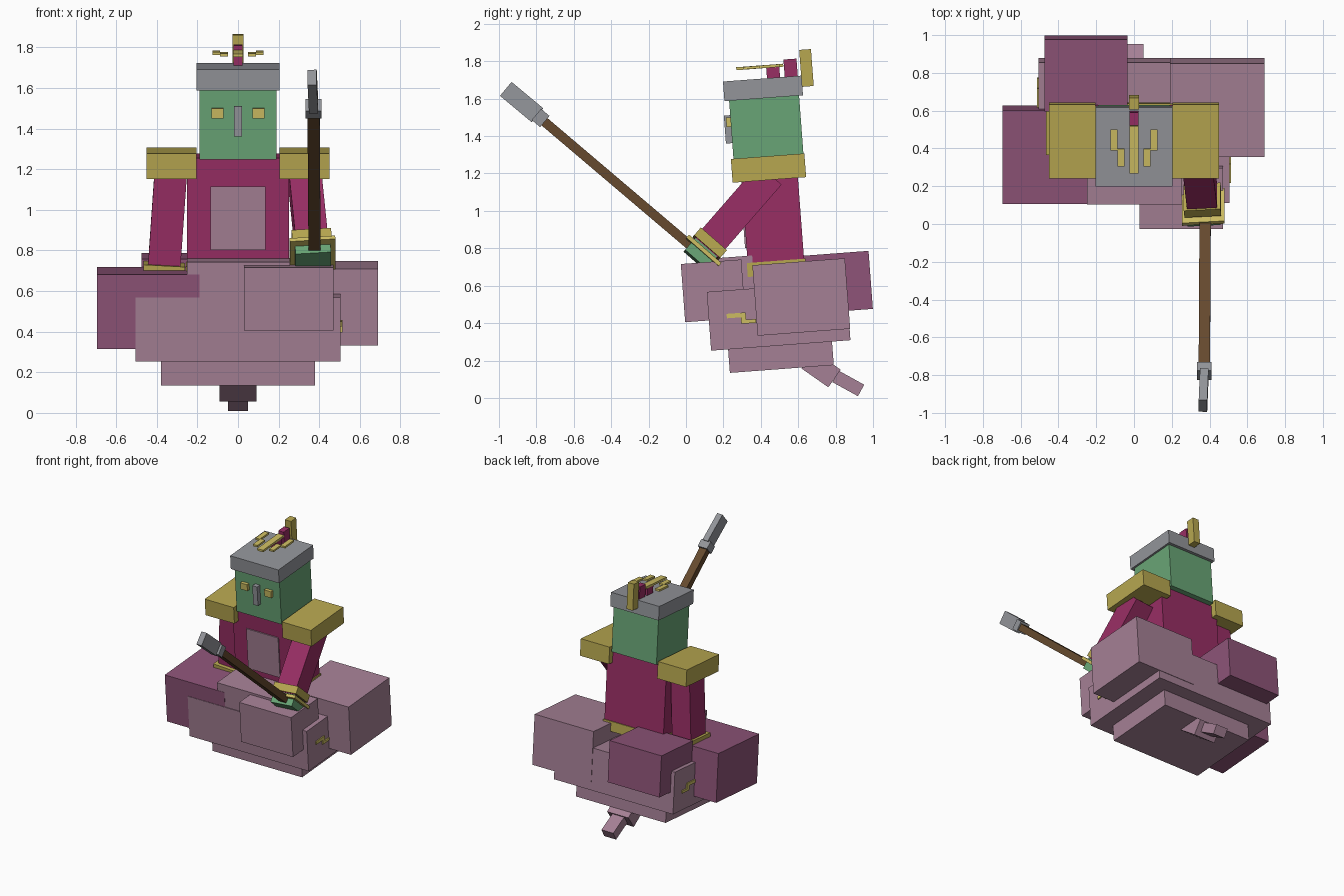
import bpy, math
from mathutils import Matrix, Vector

if "Cube" in bpy.data.objects:
    bpy.data.objects.remove(bpy.data.objects["Cube"])


def material(name, r, g, b):
    lin = [((v / 255 + 0.055) / 1.055) ** 2.4 for v in (r, g, b)] + [1]
    m = bpy.data.materials.new(name)
    m.diffuse_color = lin
    m.use_nodes = True
    m.node_tree.nodes["Principled BSDF"].inputs["Base Color"].default_value = lin
    return m


PINK = material("cloud pink", 165, 128, 149)
PURPLE = material("cloud purple", 142, 84, 120)
MAGENTA = material("robe magenta", 152, 46, 100)
GOLD = material("gold", 183, 167, 80)
BRIGHT = material("bright gold", 204, 188, 98)
GREY = material("steel grey", 147, 149, 154)
GREEN = material("skin green", 105, 165, 118)
BROWN = material("wood brown", 102, 74, 46)

TILT = Matrix.Rotation(math.radians(4.3), 4, "X")


def cuboid(name, mat, size, matrix):
    bpy.ops.mesh.primitive_cube_add(size=1)
    ob = bpy.context.object
    ob.name = name
    ob.data.materials.append(mat)
    ob.data.transform(matrix @ Matrix.Diagonal((*size, 1)))
    return ob


def box(name, mat, x, y, z):
    """Box from ranges in the frame of the tilted figure."""
    mid = Vector([(a + b) / 2 for a, b in (x, y, z)])
    size = [abs(b - a) for a, b in (x, y, z)]
    return cuboid(name, mat, size, TILT @ Matrix.Translation(mid))


def beam(name, mat, p0, p1, width, depth):
    """Box running from p0 to p1, width along x, depth across."""
    p0, p1 = Vector(p0), Vector(p1)
    az = (p1 - p0).normalized()
    ay = az.cross(Vector((1, 0, 0))).normalized()
    ax = ay.cross(az)
    rot = Matrix((ax, ay, az)).transposed().to_4x4()
    return cuboid(name, mat, (width, depth, (p1 - p0).length),
                  Matrix.Translation((p0 + p1) / 2) @ rot)


# Cloud
box("cloud_core", PINK, (-.505, .505), (.153, .90), (.242, .557))
box("cloud_base", PINK, (-.38, .38), (.244, .801), (.116, .26))
box("cloud_left_puff", PINK, (.19, .69), (.407, .903), (.303, .681))
box("cloud_right_puff", PURPLE, (-.695, -.19), (.156, .652), (.304, .672))
box("cloud_middle_puff", PINK, (-.25, .255), (.158, .41), (.40, .733))
box("cloud_front_puff", PINK, (.03, .47), (.026, .35), (.404, .716))
box("cloud_back_puff", PURPLE, (-.475, -.035), (.65, 1.032), (.40, .711))
beam("cloud_tail_root", PINK, (0, .65, .205), (0, .794, .104), .18, .115)
beam("cloud_tail_tip", PINK, (0, .80, .115), (0, .936, .040), .10, .07)

# Gold curls on the cloud's sides
for side, sx, shift in (("left", 1, 0), ("right", -1, .4)):
    curl = [((.25, .35), (.408, .432)), ((.325, .352), (.378, .432)), ((.325, .405), (.373, .393))]
    for i, (y, z) in enumerate(curl):
        box(f"{side}_curl_{i + 1}", BRIGHT, (sx * .50, sx * (.513 + .0005 * i)),
            (y[0] + shift, y[1] + shift), z)

# Body
box("torso", MAGENTA, (-.25, .25), (.383, .685), (.69, 1.23))
box("robe_hem", GOLD, (-.257, .257), (.378, .692), (.62, .695))
box("chest_panel", PINK, (-.135, .135), (.375, .384), (.775, 1.09))

# Head and face
box("head", GREEN, (-.19, .19), (.349, .724), (1.225, 1.571))
box("headband", GREY, (-.205, .205), (.324, .745), (1.567, 1.672))
box("nose", GREY, (-.02, .02), (.315, .355), (1.34, 1.49))

# Paired parts: eyes, shoulder plates, outer crest prongs
for side, s in (("left", 1), ("right", -1)):
    box(f"{side}_eye", BRIGHT, (s * .072, s * .13), (.325, .355), (1.428, 1.478))
    box(f"{side}_shoulder_plate", GOLD, (s * .205, s * .45), (.335, .729), (1.129, 1.256))
    box(f"{side}_inner_prong", BRIGHT, (s * .05, s * .088), (.437, .53), (1.728, 1.742))
    box(f"{side}_outer_prong", BRIGHT, (s * .088, s * .125), (.522, .632), (1.7275, 1.7425))

# Crest
box("middle_prong", BRIGHT, (-.025, .025), (.40, .652), (1.727, 1.743))
box("crest_front", MAGENTA, (-.023, .023), (.56, .63), (1.66, 1.728))
box("crest_middle", MAGENTA, (-.023, .023), (.655, .725), (1.66, 1.765))
box("crest_back", GOLD, (-.026, .026), (.743, .806), (1.612, 1.81))

# Right arm hanging down
beam("right_arm", MAGENTA, (-.33, .455, 1.2), (-.365, .485, .70), .16, .18)
beam("right_cuff", GOLD, (-.3625, .482, .733), (-.366, .487, .67), .205, .235)

# Left arm reaching forward
top, low = Vector((.325, .445, 1.19)), Vector((.365, .105, .80))
along = (low - top).normalized()


def on_arm(d):
    return low + along * d


beam("left_arm", MAGENTA, top, low, .16, .165)
beam("left_cuff", GOLD, on_arm(-.06), on_arm(-.005), .195, .185)
beam("left_cuff_rim", BRIGHT, on_arm(.012), on_arm(.034), .225, .23)
beam("left_hand", GREEN, on_arm(0), on_arm(.085), .175, .155)

# Spear
beam("spear_shaft", BROWN, (.377, .07, .775), (.372, -.79, 1.505), .06, .05)
beam("spear_collar", GREY, (.372, -.755, 1.478), (.372, -.80, 1.516), .078, .078)
beam("spear_blade", GREY, (.372, -.795, 1.512), (.365, -.963, 1.652), .045, .097)
